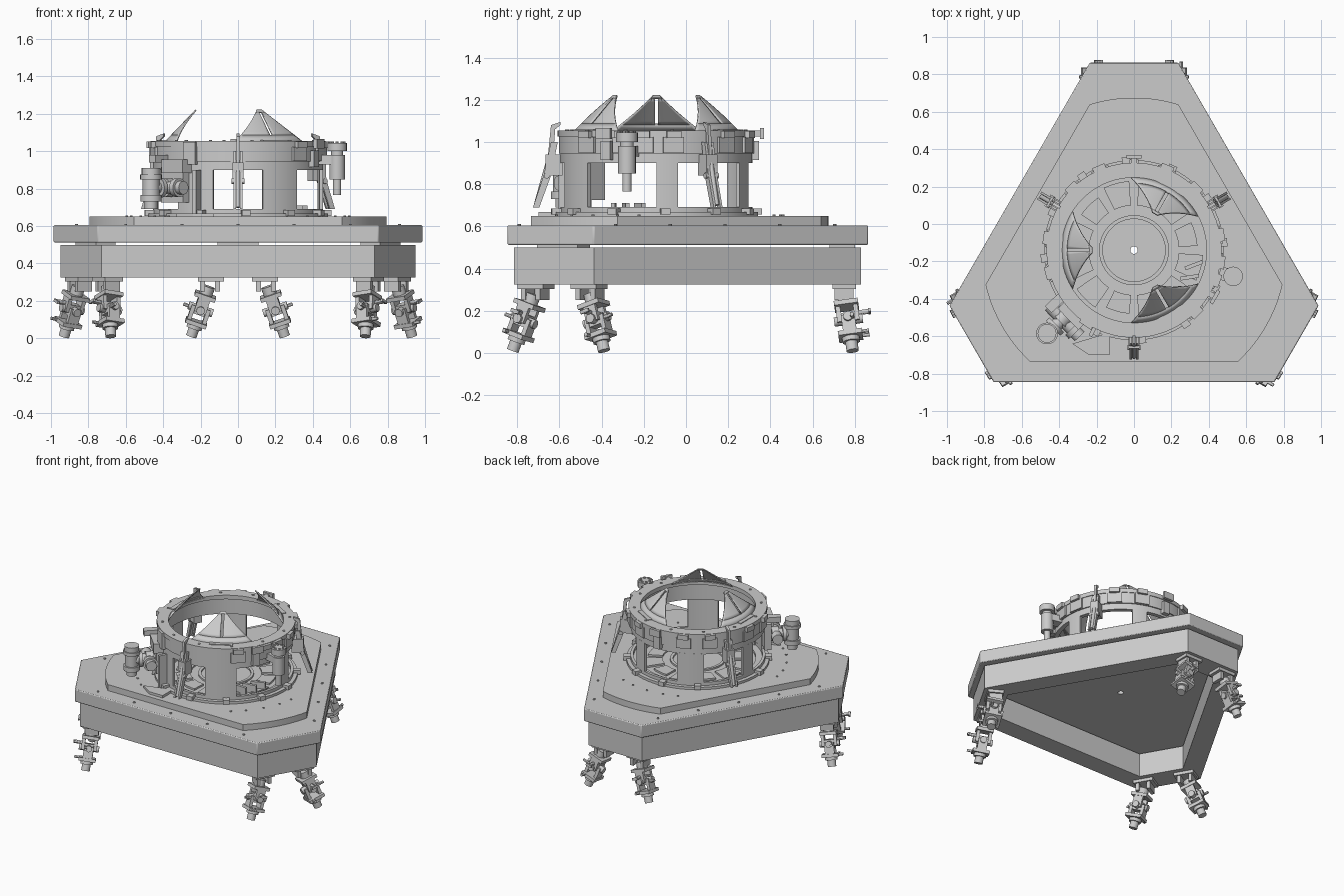
import bpy, bmesh
from math import sin, cos, radians, pi
from mathutils import Matrix, Vector

if "Cube" in bpy.data.objects:
    bpy.data.objects.remove(bpy.data.objects["Cube"])

CY = -0.14                                   # everything is arranged around (0, CY)
BASE = Matrix.Translation((0, CY, 0))

def finish(name, bm, M=Matrix()):
    bm.transform(BASE @ M)
    bmesh.ops.recalc_face_normals(bm, faces=bm.faces)
    me = bpy.data.meshes.new(name)
    bm.to_mesh(me); bm.free()
    ob = bpy.data.objects.new(name, me)
    bpy.context.collection.objects.link(ob)
    return ob

def prism(name, pts, z0, z1, hole=None, M=Matrix()):
    """Extruded outline; an optional hole has the same point count."""
    bm = bmesh.new()
    loops = [[[bm.verts.new((x, y, z)) for x, y in p] for z in (z0, z1)]
             for p in ([pts, hole] if hole else [pts])]
    n = len(pts)
    for lo, hi in loops:
        for i in range(n):
            j = (i + 1) % n
            bm.faces.new((lo[i], lo[j], hi[j], hi[i]))
    for k in (0, 1):
        if hole:
            a, b = loops[0][k], loops[1][k]
            for i in range(n):
                j = (i + 1) % n
                bm.faces.new((a[i], a[j], b[j], b[i]))
        else:
            bm.faces.new(loops[0][k])
    return finish(name, bm, M)

def arc(r, a0=0, a1=360, n=64):
    m = n if a1 - a0 == 360 else n + 1
    return [(r * cos(radians(a0 + (a1 - a0) * i / n)),
             r * sin(radians(a0 + (a1 - a0) * i / n))) for i in range(m)]

def ring(name, ro, ri, z0, z1, n=72):
    return prism(name, arc(ro, n=n), z0, z1, arc(ri, n=n))

def sector(name, ro, ri, a0, a1, z0, z1, n=8):
    return prism(name, arc(ro, a0, a1, n) + arc(ri, a0, a1, n)[::-1], z0, z1)

def box(name, size, M):
    bm = bmesh.new()
    bmesh.ops.create_cube(bm, size=1, matrix=Matrix.Diagonal((*size, 1)))
    return finish(name, bm, M)

def cyl(name, p0, p1, r, r2=None, M=Matrix(), n=20):
    p0, p1 = Vector(p0), Vector(p1)
    bm = bmesh.new()
    bmesh.ops.create_cone(bm, cap_ends=True, segments=n, radius1=r,
                          radius2=r if r2 is None else r2, depth=(p1 - p0).length)
    R = (p1 - p0).to_track_quat('Z', 'Y').to_matrix().to_4x4()
    return finish(name, bm, M @ Matrix.Translation((p0 + p1) / 2) @ R)

def T(x, y, z): return Matrix.Translation((x, y, z))
def RZ(a): return Matrix.Rotation(radians(a), 4, 'Z')
def RY(a): return Matrix.Rotation(radians(a), 4, 'Y')

def hexagon(ds, dl):
    """Truncated triangle: short sides at distance ds, long sides at dl."""
    h = (dl - ds / 2) / (3 ** 0.5 / 2)
    return [tuple((RZ(a) @ Vector((s * h, ds, 0)))[:2]) for a in (0, 120, 240) for s in (1, -1)]

# Base: hollow lower frame, spacers, upper plate, rounded top plate
prism('lower_frame', hexagon(0.97, 0.675), 0.325, 0.50, hexagon(0.80, 0.535))
plate = prism('platform_plate', hexagon(1.003, 0.706), 0.512, 0.605)
bev = plate.modifiers.new('soft_edges', 'BEVEL')
bev.width = 0.006; bev.segments = 2
outline = [p for a in (-30, 90, 210) for p in arc(0.815, a - 16.9, a + 16.9, 10)]
top = prism('top_plate', outline, 0.605, 0.65)
for a in (0, 120, 240):
    box('corner_spacer', (0.22, 0.12, 0.02), RZ(a) @ T(0, 0.88, 0.505))
cutter = cyl('centre_hole_cutter', (0, 0, 0.4), (0, 0, 0.8), 0.02)
cutter.hide_render = True
cutter.hide_set(True)
for ob in (plate, top):
    m = ob.modifiers.new('centre_hole', 'BOOLEAN')
    m.operation = 'DIFFERENCE'; m.object = cutter

# Bolts on the plates
for k in range(3):
    for a in (-22, -12, 0, 12, 22):
        x, y = 0.6 * sin(radians(a)), 0.6 * cos(radians(a))
        cyl('plate_bolt', (x, y, 0.648), (x, y, 0.656), 0.007, M=RZ(120 * k), n=10)
    for x in (-0.6, -0.3, 0, 0.3, 0.6):
        cyl('edge_bolt', (x, -0.65, 0.603), (x, -0.65, 0.612), 0.008, M=RZ(120 * k), n=10)

# Docking drum: base ring, sill, window posts, upper band, flange
ring('drum_base_ring', 0.482, 0.39, 0.65, 0.668)
ring('drum_sill', 0.455, 0.435, 0.668, 0.692)
for a0, a1 in ((-73, -46), (0, 13), (60, 73), (107, 130), (167, 180), (-135, -107)):
    sector('drum_post', 0.455, 0.435, a0, a1, 0.69, 0.905)
ring('drum_band', 0.455, 0.425, 0.90, 1.03)
ring('band_step', 0.463, 0.45, 0.945, 1.03)
ring('top_flange', 0.468, 0.388, 1.025, 1.055)
for i in range(12):
    cyl('flange_bolt', (0.43, 0, 1.05), (0.43, 0, 1.06), 0.009, M=RZ(30 * i + 10), n=10)
    box('base_clamp', (0.05, 0.045, 0.03), RZ(30 * i + 5) @ T(0.475, 0, 0.67))
for a in (10, -8, 68, 113, 135, 172, 195, -45, -20, 45):
    box('flange_clip', (0.05, 0.07, 0.035), RZ(a) @ T(0.465, 0, 1.035))
    box('band_panel', (0.025, 0.10, 0.075), RZ(a) @ T(0.46, 0, 0.985))
box('band_block', (0.04, 0.075, 0.12), RZ(-123) @ T(0.462, 0, 0.99))

# Floor details inside the drum
ring('floor_ring', 0.187, 0.167, 0.65, 0.662)
for i in range(12):
    sector('floor_pad', 0.37 if i % 2 else 0.34, 0.24, 30 * i + 4, 30 * i + 26, 0.65, 0.663, 5)
for a in (-38, -26, -14):
    box('floor_bracket', (0.10, 0.02, 0.06), RZ(a) @ T(0.33, 0, 0.68) @ RZ(35))

# Three slotted guide petals leaning inward
def petal(a):
    bm = bmesh.new()
    rows, cols = 8, 10
    def pt(s, t, u, inner):
        r, z = 0.388 - 0.163 * t, 1.05 + 0.17 * t
        lo, hi = inner / r, radians(30) * (1 - t) * (0.388 / r) ** 0.5 + 0.016 / r
        w = s * (lo + (hi - lo) * u)
        return bm.verts.new((r * cos(w), r * sin(w), z))
    for s in (-1, 1):
        for t0, t1, inner, n in ((0, 0.2, 0, 2), (0.2, 0.92, 0.008, rows), (0.92, 1, 0, 2)):
            g = [[pt(s, t0 + (t1 - t0) * i / n, j / cols, inner) for j in range(cols + 1)]
                 for i in range(n + 1)]
            for i in range(n):
                for j in range(cols):
                    bm.faces.new((g[i][j], g[i][j + 1], g[i + 1][j + 1], g[i + 1][j]))
    bmesh.ops.remove_doubles(bm, verts=bm.verts, dist=0.0005)
    ob = finish('guide_petal', bm, RZ(a))
    sol = ob.modifiers.new('thickness', 'SOLIDIFY')
    sol.thickness = 0.008; sol.offset = 0
for a in (-60, 60, 180):
    petal(a)
    box('petal_foot', (0.03, 0.16, 0.02), RZ(a) @ T(0.395, 0, 1.05))

# Three slanted latch levers around the drum, with hooks
for a in (-90, 30, 150):
    M = RZ(a)
    for s in (-1, 1):
        prism('lever_plate', [(0.468, 1.0), (0.50, 1.0), (0.535, 0.84), (0.585, 0.69),
                              (0.555, 0.69), (0.50, 0.84)], -0.006, 0.006,
              M=M @ T(0, s * 0.018, 0) @ Matrix.Rotation(pi / 2, 4, 'X'))
    prism('latch_hook', [(0.49, 0.93), (0.515, 0.93), (0.50, 1.08), (0.455, 1.095), (0.455, 1.08),
                         (0.48, 1.06)], -0.008, 0.008, M=M @ Matrix.Rotation(pi / 2, 4, 'X'))
    cyl('lever_rod', (0.57, 0, 0.70), (0.50, 0, 0.95), 0.012, M=M)
    cyl('lever_pin', (0.52, -0.035, 0.84), (0.52, 0.035, 0.84), 0.014, M=M)
    box('lever_mount', (0.08, 0.06, 0.10), M @ T(0.485, 0, 0.89))
# Small catches opposite the levers
for a in (90, -30):
    box('catch_arm', (0.06, 0.03, 0.03), RZ(a) @ T(0.48, 0, 1.04))
    box('catch_head', (0.02, 0.08, 0.05), RZ(a) @ T(0.50, 0, 1.04))
    box('catch_body', (0.04, 0.05, 0.09), RZ(a) @ T(0.465, 0, 0.96))

# Vertical drive on the right side
dx, dy = 0.53, -0.14
for z0, z1, r in ((1.0, 1.045, 0.052), (0.975, 1.0, 0.032), (0.85, 0.98, 0.042), (0.765, 0.85, 0.022)):
    cyl('side_drive', (dx, dy, z0), (dx, dy, z1), r)
for i in range(8):
    cyl('side_drive_bolt', (0.036, 0, 1.04), (0.036, 0, 1.052), 0.008, M=T(dx, dy, 0) @ RZ(45 * i), n=8)
box('side_drive_bracket', (0.09, 0.07, 0.05), RZ(-14.8) @ T(0.48, 0, 0.955))

# Motor and gearbox at the front left
mx, my = -0.465, -0.445
for z0, z1, r in ((0.69, 0.74, 0.034), (0.73, 0.765, 0.056), (0.765, 0.85, 0.045),
                  (0.85, 0.875, 0.058), (0.875, 0.91, 0.05)):
    cyl('motor_can', (mx, my, z0), (mx, my, z1), r)
G = RZ(-136)
cyl('gearbox_shaft', (0.62, 0, 0.805), (0.44, 0, 0.805), 0.035, M=G)
for r0, r1, r in ((0.575, 0.60, 0.055), (0.50, 0.55, 0.05)):
    cyl('gearbox_flange', (r0, 0, 0.805), (r1, 0, 0.805), r, M=G)
cyl('cross_gearbox', (0.53, -0.10, 0.805), (0.53, 0.13, 0.805), 0.036, M=G)
cyl('cross_gearbox_collar', (0.53, 0.07, 0.805), (0.53, 0.10, 0.805), 0.05, M=G)
box('gearbox_mount', (0.05, 0.17, 0.19), G @ T(0.465, 0, 0.82))
box('gearbox_upper_block', (0.07, 0.16, 0.07), G @ T(0.475, 0.02, 0.92))
box('gearbox_arm', (0.10, 0.05, 0.04), G @ T(0.50, -0.09, 0.96))
box('side_plate', (0.09, 0.02, 0.24), RZ(-117) @ T(0.47, 0, 0.78))
prism('foot_plate', [(-0.33, -0.50), (-0.13, -0.44), (-0.13, -0.56), (-0.24, -0.56)], 0.65, 0.668)

# Six universal joints under the corners
def leg(corner, s):
    C = RZ(corner)
    head, foot = Vector((s * 0.15, 0.89, 0.30)), Vector((s * 0.25, 0.93, 0.01))
    up = (head - foot).normalized()
    xa = Vector((1, 0, 0)); xa = (xa - up * xa.dot(up)).normalized()
    ya = up.cross(xa)
    L = C @ T(*foot) @ Matrix((xa, ya, up)).transposed().to_4x4()
    box('joint_top_plate', (0.14, 0.11, 0.022), C @ T(s * 0.145, 0.89, 0.314))
    for q in (-1, 1):
        box('joint_bracket', (0.025, 0.09, 0.06), C @ T(s * 0.15 + q * 0.04, 0.89, 0.28))
    for z0, z1, r in ((0, 0.055, 0.029), (0.045, 0.07, 0.042), (0.225, 0.285, 0.036)):
        cyl('joint_stem', (0, 0, z0), (0, 0, z1), r, M=L)
    box('lower_yoke', (0.115, 0.115, 0.022), L @ T(0, 0, 0.078))
    box('upper_yoke', (0.115, 0.115, 0.022), L @ T(0, 0, 0.23))
    for q in (-1, 1):
        box('lower_yoke_cheek', (0.022, 0.065, 0.085), L @ T(q * 0.042, 0, 0.125))
        box('upper_yoke_cheek', (0.065, 0.022, 0.085), L @ T(0, q * 0.042, 0.185))
    box('joint_cross', (0.06, 0.06, 0.06), L @ T(0, 0, 0.155))
    cyl('cross_pin', (-0.068, 0, 0.155), (0.068, 0, 0.155), 0.022, M=L)
    cyl('cross_pin', (0, -0.068, 0.155), (0, 0.068, 0.155), 0.022, M=L)
    cyl('clamp_screw', (0.03, 0.05, 0.08), (0.03, 0.09, 0.08), 0.009, M=L, n=12)
    cyl('clamp_screw', (s * 0.05, 0.02, 0.15), (s * 0.095, 0.02, 0.15), 0.009, M=L, n=12)
    cyl('clamp_knob', (0, 0.05, 0.185), (0, 0.105, 0.185), 0.012, M=L, n=12)
    box('clamp_handle', (0.045, 0.012, 0.016), L @ T(0, 0.105, 0.185))
for corner in (0, 120, 240):
    for s in (-1, 1):
        leg(corner, s)

# Smooth round parts, keep hard edges
bpy.ops.object.select_all(action='DESELECT')
for ob in bpy.context.scene.objects:
    if not ob.hide_render:
        ob.select_set(True)
        bpy.context.view_layer.objects.active = ob
bpy.ops.object.shade_smooth_by_angle(angle=radians(30))
